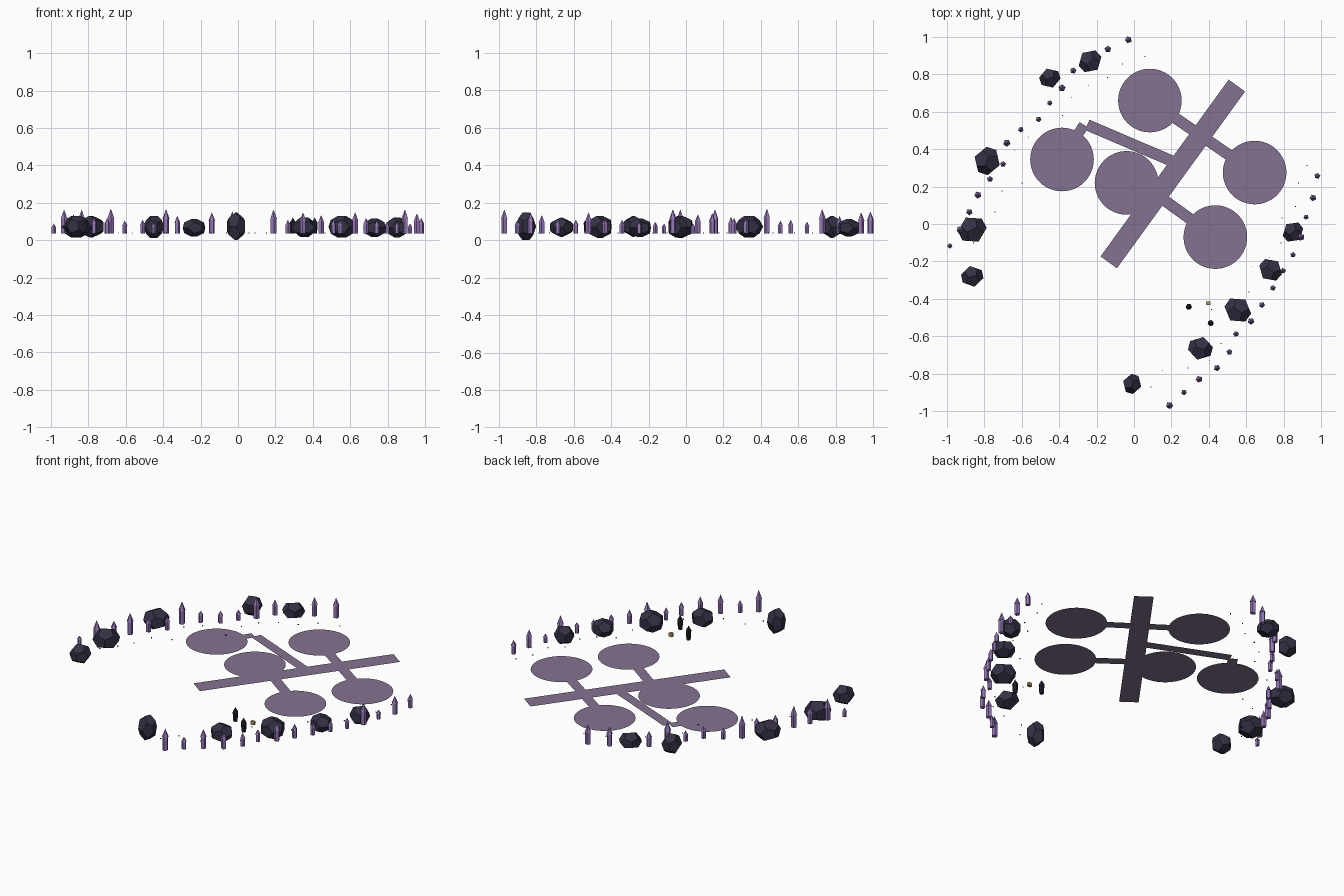
import bpy, bmesh, math, random
from mathutils import Vector, Matrix

if "Cube" in bpy.data.objects:
    bpy.data.objects.remove(bpy.data.objects["Cube"])

random.seed(4)
GROUND = 0.036


def material(name, rgb):
    m = bpy.data.materials.new(name)
    m.diffuse_color = (*rgb, 1)
    m.use_nodes = True
    m.node_tree.nodes["Principled BSDF"].inputs["Base Color"].default_value = m.diffuse_color
    return m


PATH = material("dusty_purple", (0.23, 0.17, 0.28))
ROCK = material("dark_rock", (0.035, 0.03, 0.058))
CRYSTAL = material("violet_crystal", (0.30, 0.18, 0.48))
DARK = material("near_black", (0.015, 0.012, 0.025))
GOLD = material("gold", (0.45, 0.34, 0.12))


def finish(name, bm, mat):
    me = bpy.data.meshes.new(name)
    bm.to_mesh(me)
    bm.free()
    me.materials.append(mat)
    ob = bpy.data.objects.new(name, me)
    bpy.context.collection.objects.link(ob)
    return ob


def strip(name, a, b, width, z):
    """Flat path strip between two points."""
    a, b = Vector((*a, z)), Vector((*b, z))
    d = (b - a).normalized()
    n = Vector((-d.y, d.x, 0)) * width / 2
    bm = bmesh.new()
    bm.faces.new([bm.verts.new(p) for p in (a - n, b - n, b + n, a + n)])
    finish(name, bm, PATH)


def disc(name, x, y, r, z):
    bm = bmesh.new()
    bmesh.ops.create_circle(bm, cap_ends=True, segments=48, radius=r,
                            matrix=Matrix.Translation((x, y, z)))
    finish(name, bm, PATH)


def lathe(name, x, y, z, profile, sides, mat, turn=0):
    """Flat-faced column from (radius, height) rings, closed by a point on top."""
    bm = bmesh.new()
    rings = []
    for r, h in profile[:-1]:
        rings.append([bm.verts.new((x + r * math.cos(turn + i * math.tau / sides),
                                    y + r * math.sin(turn + i * math.tau / sides), z + h))
                      for i in range(sides)])
    tip = bm.verts.new((x, y, z + profile[-1][1]))
    bm.faces.new(rings[0][::-1])
    for i in range(sides):
        j = (i + 1) % sides
        for lo, hi in zip(rings, rings[1:]):
            bm.faces.new((lo[i], lo[j], hi[j], hi[i]))
        bm.faces.new((rings[-1][i], rings[-1][j], tip))
    finish(name, bm, mat)


def boulder(name, x, y, r, z0, z1, turn):
    """Dodecahedron squashed to the given radius and height."""
    p = (1 + 5 ** 0.5) / 2
    pts = [(a, b, c) for a in (-1, 1) for b in (-1, 1) for c in (-1, 1)]
    for a in (-1, 1):
        for b in (-1, 1):
            pts += [(a / p, 0, b * p), (0, a * p, b / p), (a * p, b / p, 0)]
    bm = bmesh.new()
    for q in pts:
        bm.verts.new(q)
    bmesh.ops.convex_hull(bm, input=bm.verts[:])
    bmesh.ops.dissolve_limit(bm, angle_limit=0.02, verts=bm.verts[:], edges=bm.edges[:])
    m = (Matrix.Translation((x, y, (z0 + z1) / 2)) @ Matrix.Rotation(turn, 4, 'Z')
         @ Matrix.Diagonal((r / 1.6, r / 1.6, (z1 - z0) / 2 / p, 1)))
    bm.transform(m)
    finish(name, bm, ROCK)


# Flat paths: main avenue, round clearings and connecting strips
clearings = [(0.085, 0.66), (0.645, 0.275), (-0.385, 0.345), (-0.04, 0.22), (0.435, -0.07)]
strip("main_avenue", (-0.135, -0.205), (0.55, 0.74), 0.108, GROUND)
for i, c in enumerate(clearings):
    disc(f"clearing_{i}", *c, 0.17, GROUND + 0.0006)
strip("upper_link", clearings[0], clearings[1], 0.06, GROUND + 0.0003)
strip("lower_link", (0.13, 0.15), clearings[4], 0.06, GROUND + 0.0003)
strip("side_link", (-0.25, 0.53), (0.23, 0.325), 0.06, GROUND + 0.0003)
strip("clearing_link", clearings[2], (-0.268, 0.53), 0.055, GROUND + 0.0004)

# Boulders: x, y, radius, bottom, top
for i, b in enumerate([
        (-0.235, 0.87, 0.060, 0.02, 0.112), (-0.45, 0.78, 0.053, 0.012, 0.13),
        (-0.785, 0.337, 0.070, 0.015, 0.13), (-0.865, -0.03, 0.072, 0.013, 0.13),
        (-0.865, -0.28, 0.056, 0.018, 0.13), (-0.01, -0.855, 0.050, 0.0, 0.147),
        (0.355, -0.665, 0.062, 0.018, 0.12), (0.555, -0.46, 0.068, 0.013, 0.13),
        (0.73, -0.245, 0.060, 0.018, 0.115), (0.85, -0.043, 0.054, 0.015, 0.122)]):
    boulder(f"boulder_{i}", *b, random.uniform(0, math.pi))

# Two crystal rows: x, y, top height
left_row = [(-0.03, 0.985, .155), (-0.14, 0.935, .15), (-0.24, 0.88, .10), (-0.325, 0.82, .13),
            (-0.385, 0.727, .168), (-0.45, 0.647, .10), (-0.51, 0.56, .11), (-0.605, 0.505, .106),
            (-0.68, 0.433, .17), (-0.70, 0.32, .12), (-0.77, 0.24, .125), (-0.835, 0.155, .165),
            (-0.88, 0.064, .14), (-0.93, -0.03, .165), (-0.985, -0.117, .09)]
right_row = [(0.98, 0.257, .12), (0.957, 0.14, .145), (0.92, 0.037, .09), (0.893, -0.07, .167),
             (0.85, -0.165, .10), (0.797, -0.25, .10), (0.743, -0.342, .11), (0.684, -0.433, .12),
             (0.626, -0.52, .15), (0.545, -0.588, .11), (0.51, -0.684, .115), (0.444, -0.77, .135),
             (0.348, -0.83, .15), (0.267, -0.90, .11), (0.19, -0.97, .165)]
for row, pts in (("left", left_row), ("right", right_row)):
    for i, (x, y, top) in enumerate(pts):
        h = top - GROUND
        r = 0.010 + 0.075 * h
        lathe(f"{row}_crystal_{i}", x, y, GROUND - 0.001,
              [(r * 0.85, 0), (r * 0.85, h * 0.6), (r, h * 0.6), (0, h)], 5, CRYSTAL,
              random.uniform(0, 1.2))

# Two small dark standing stones and a gold box
for i, (x, y, h) in enumerate([(0.293, -0.443, 0.085), (0.41, -0.53, 0.085)]):
    lathe(f"standing_stone_{i}", x, y, GROUND,
          [(0.013, 0), (0.017, h * 0.65), (0, h)], 6, DARK, 0.3 * i)
bm = bmesh.new()
bmesh.ops.create_cube(bm, size=1, matrix=Matrix.Translation((0.397, -0.423, GROUND + 0.01))
                      @ Matrix.Diagonal((0.024, 0.018, 0.02, 1)))
finish("gold_box", bm, GOLD)

# Tiny pebbles scattered along the inner side of both rows
bm = bmesh.new()
for pts, sx, sy in ((left_row, 0.7, -0.7), (right_row, -0.7, 0.7)):
    for x, y, _ in pts:
        d = random.uniform(0.05, 0.2)
        bmesh.ops.create_cube(bm, size=0.005, matrix=Matrix.Translation(
            (x + sx * d, y + sy * d, GROUND + 0.003)))
finish("pebbles", bm, DARK)
